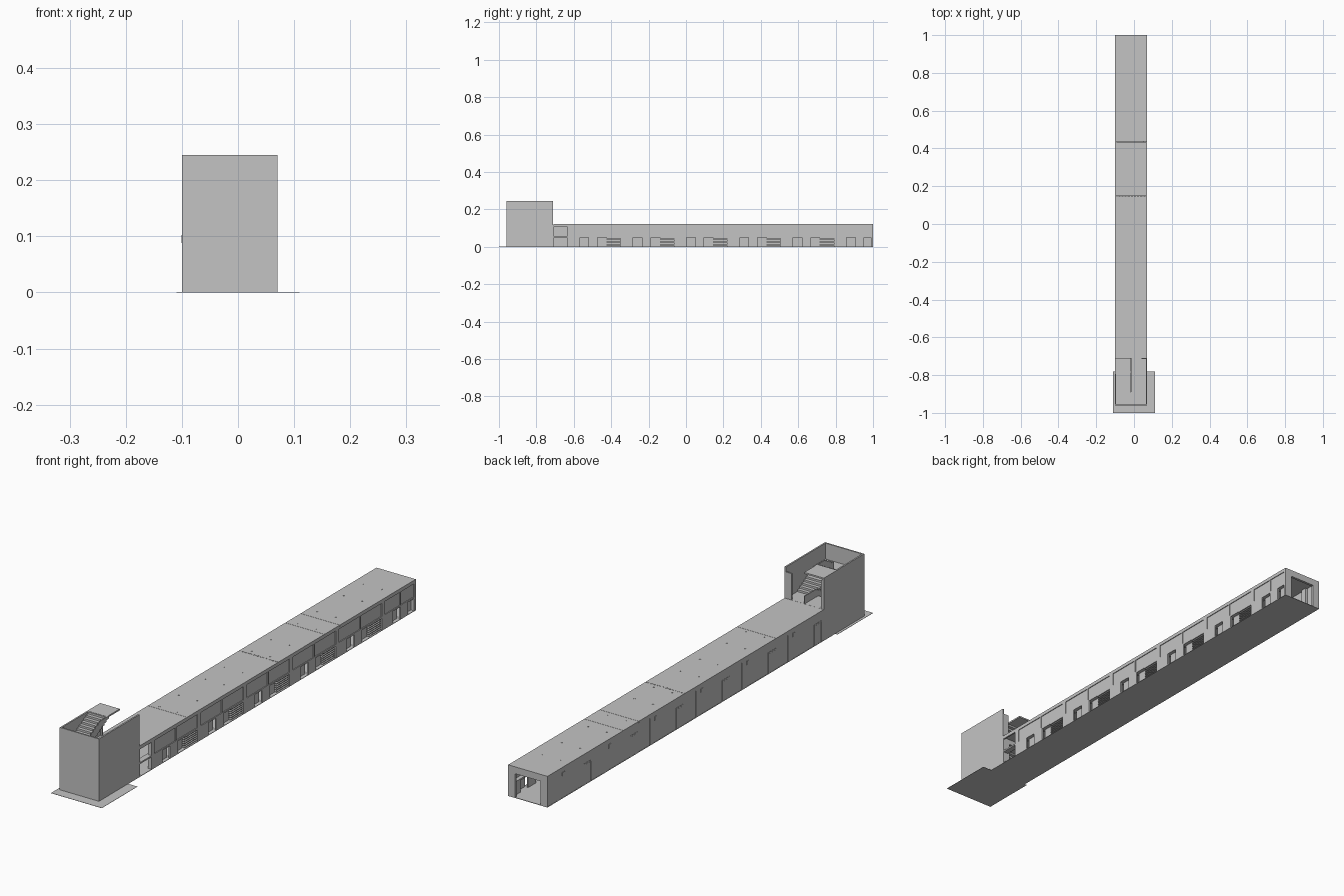
import bpy, bmesh

if "Cube" in bpy.data.objects:
    bpy.data.objects.remove(bpy.data.objects["Cube"])

mat = bpy.data.materials.new("plain_grey")
mat.diffuse_color = (0.55, 0.55, 0.55, 1)
mat.use_nodes = True
mat.node_tree.nodes["Principled BSDF"].inputs["Base Color"].default_value = mat.diffuse_color

X0, X1 = -0.10, 0.07          # side walls
YA, YB, YC = -0.96, -0.71, 1  # tower front, corridor start, corridor end
H, TOP = 0.122, 0.245         # corridor and tower heights
T = 0.006                     # wall thickness
BAYS = [-0.40 + 0.285 * k for k in range(-1, 5)]


def boxes(name, items):
    """One object from boxes given as (x0, x1, y0, y1, z0, z1)."""
    bm = bmesh.new()
    for x0, x1, y0, y1, z0, z1 in items:
        vs = bmesh.ops.create_cube(bm, size=1)["verts"]
        for v in vs:
            v.co = (x1 if v.co.x > 0 else x0,
                    y1 if v.co.y > 0 else y0,
                    z1 if v.co.z > 0 else z0)
    me = bpy.data.meshes.new(name)
    bm.to_mesh(me)
    bm.free()
    me.materials.append(mat)
    ob = bpy.data.objects.new(name, me)
    bpy.context.collection.objects.link(ob)
    return ob


# Floors and ground plate
boxes("floor", [(X0, X1, YA, YC, 0, 0.002)])
boxes("ground_plate", [(-0.11, 0.11, -1, -0.78, 0, 0.001)])

# Corridor roof in sections, with thin cross joints
joints = [YB, -0.415, 0.15, 0.435, 0.53, YC]
boxes("roof", [(X0, X1, a + 0.0005, b - 0.0005, H - 0.006, H)
               for a, b in zip(joints, joints[1:])])
boxes("roof_joint_studs", [(X0 + 0.012 + i * 0.0165, X0 + 0.017 + i * 0.0165,
                            0.147, 0.153, H, H + 0.001) for i in range(10)])
boxes("roof_fittings", [(x - 0.002, x + 0.002, b + d - 0.002, b + d + 0.002, H, H + 0.001)
                        for b in BAYS[1:] for d in (0, 0.12) for x in (-0.06, 0.02)])

# Window side: header band, upper panels, sill and columns
boxes("window_header", [(X1 - T, X1, YB, YC, 0.108, H - 0.006)])
upper, lower, frames, cols, grilles, shelves = [], [], [], [], [], []
for b in BAYS:
    y0 = max(b + 0.05, YB)
    y1 = min(b + 0.335, YC)
    c0 = max(b + 0.07, YB)
    mid = (c0 + y1) / 2
    for a, e in ((c0, mid - 0.002), (mid + 0.002, y1)):
        upper.append((X1 - T, X1 - 0.003, a, e, 0.056, 0.108))
    frames.append((X1 - T, X1, mid - 0.003, mid + 0.003, 0.05, 0.108))
    cols.append((X1 - 0.015, X1, y0, c0, 0, 0.116))
    # low sliding panels, alternately set back
    end = min(b + 0.26, YC)
    n = 4
    w = (end - c0) / n
    for i in range(n):
        d = 0.014 if i % 2 else 0
        lower.append((X1 - T - d, X1 - d, c0 + i * w, c0 + (i + 1) * w, 0, 0.05))
    # louvred grille beside each column
    g0, g1 = b + 0.26, min(b + 0.335, YC)
    if b + 0.26 < YC - 0.01:
        for i in range(6):
            z = 0.004 + i * 0.008
            grilles.append((X1 - 0.016, X1 - 0.004, g0, g1, z, z + 0.003))
        grilles.append((X1 - 0.02, X1 - 0.016, g0, g1, 0, 0.05))
        shelves.append((X1 - 0.012, X1, g0, g1, 0.048, 0.051))
boxes("upper_panels", upper)
boxes("lower_panels", lower)
boxes("window_frames", frames + [(X1 - 0.022, X1, YB, YC, 0.05, 0.056)])
boxes("window_columns", cols)
boxes("louvre_grilles", grilles)
boxes("grille_caps", shelves)

# Door side: wall, columns, doors with frames, small vents
boxes("door_wall", [(X0 + 0.001, X0 + T + 0.001, YB, YC, 0, H - 0.006)])
pil, doors, dframes, vents = [(X0, X0 + T, YB, YC, 0.106, H - 0.006)], [], [], []
for b in BAYS:
    d = max(b + 0.01, YB + 0.03)
    for s in (-1, 1):
        e = d + s * 0.021
        dframes.append((X0, X0 + T, e - 0.002, e + 0.002, 0, 0.082))
    dframes.append((X0, X0 + T, d - 0.023, d + 0.023, 0.08, 0.084))
    doors.append((X0 + 0.0005, X0 + 0.004, d - 0.018, d + 0.018, 0.002, 0.078))
    p = b + 0.185
    if p < YC - 0.03:
        pil.append((X0, X0 + 0.015, p - 0.012, p + 0.012, 0, 0.116))
        vents.append((X0 - 0.001, X0 + T, p - 0.033, p - 0.018, 0.088, 0.102))
boxes("door_wall_columns", pil)
boxes("doors", doors)
boxes("door_frames", dframes)
boxes("wall_vents", vents)


def portal(name, y0, y1, z1, head):
    """Open frame across the corridor: two posts and a lintel."""
    items = [(X0, X0 + 0.03, y0, y1, 0, z1), (X1 - 0.03, X1, y0, y1, 0, z1)]
    if head < z1:
        items.append((X0 + 0.03, X1 - 0.03, y0, y1, head, z1))
    boxes(name, items)


portal("end_portal", YC - 0.01, YC, H, 0.095)
portal("stair_portal", YB - 0.004, YB + 0.004, 0.115, 0.095)

# Stair tower: three walls and narrow returns on the open side
boxes("tower_walls", [
    (X0, X1, YA, YA + T, 0, TOP),
    (X0, X0 + T, YA, YB, 0, TOP),
    (X1 - T, X1, YA, YB, 0, TOP)])
boxes("tower_returns", [
    (X1 - 0.03, X1, YB - T, YB, H, 0.225),
    (X0, X0 + 0.012, YB - T, YB, H, 0.235)])

# U-shaped stairs, two storeys
MID, S0, S1, N = -0.015, -0.78, -0.89, 8
steps, rails = [], []
run = (S0 - S1) / N
rise = H / 2 / N
for base in (0, H):
    for i in range(N):
        za = base + (i + 1) * rise
        ya = S0 - (i + 1) * run
        steps.append((MID + 0.003, X1 - T, ya, ya + run, max(za - 0.012, 0), za))
        zb = za + H / 2
        yb = S1 + i * run
        steps.append((X0 + T, MID - 0.003, yb, yb + run, zb - 0.012, zb))
        # stepped central balustrade
        rails.append((MID - 0.002, MID + 0.002, yb, yb + run, zb - 0.01, min(zb + 0.028, TOP)))
boxes("stair_steps", steps)
boxes("stair_balustrade", rails + [(MID - 0.002, MID + 0.002, S0, YB, H, H + 0.03)])
boxes("stair_landings", [
    (X0 + T, X1 - T, YA + T, S1, H / 2 - 0.006, H / 2),
    (X0 + T, X1 - T, YA + T, S1, H * 1.5 - 0.006, H * 1.5),
    (X0 + T, X1 - T, S0, YB, H - 0.006, H),
    (X0, MID, S0 - 0.01, YB, TOP - 0.006, TOP)])
